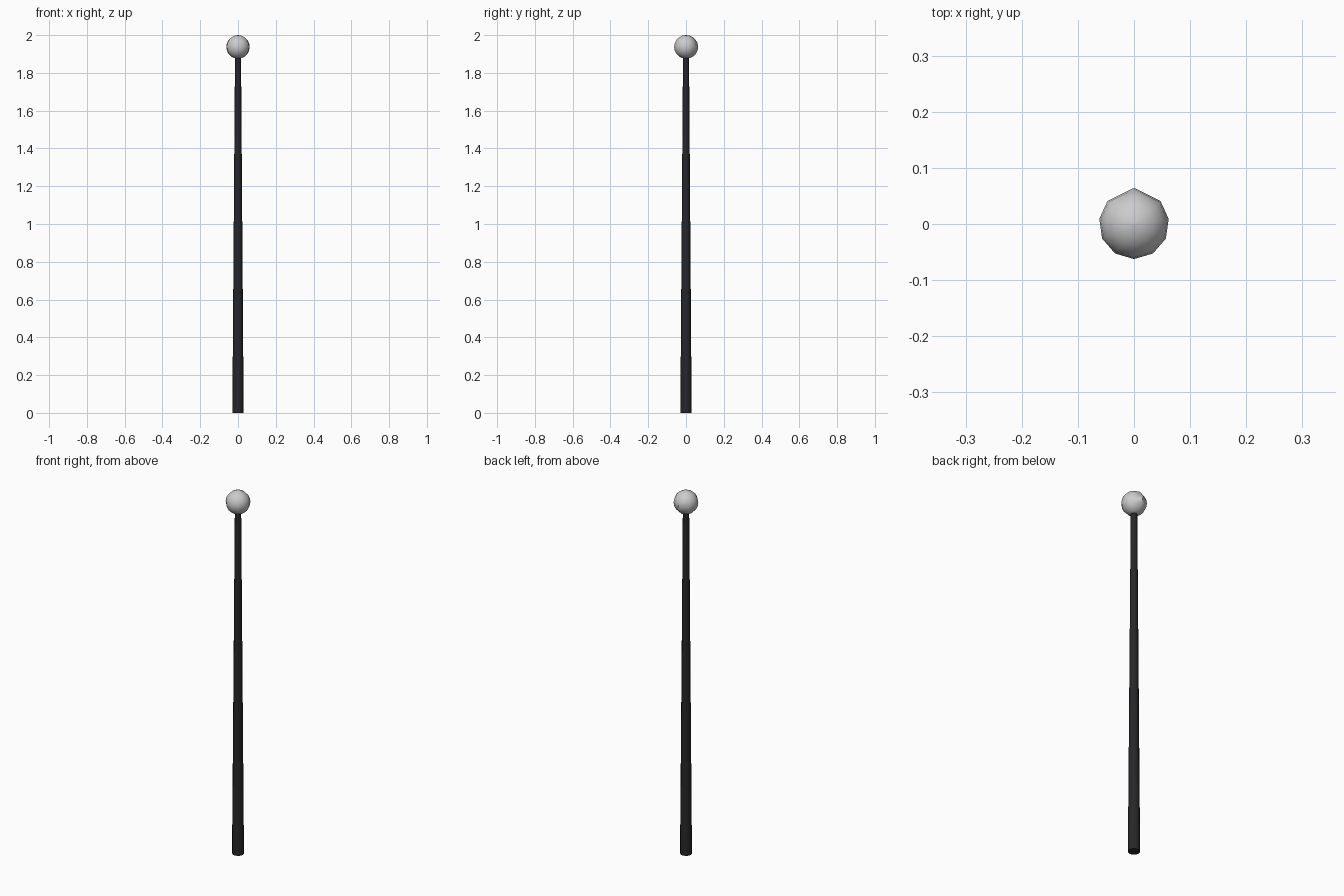
import bpy, bmesh, math

if "Cube" in bpy.data.objects:
    bpy.data.objects.remove(bpy.data.objects["Cube"])


def finish(name, bm, color=None):
    me = bpy.data.meshes.new(name)
    bmesh.ops.recalc_face_normals(bm, faces=bm.faces[:])
    bm.to_mesh(me)
    bm.free()
    ob = bpy.data.objects.new(name, me)
    bpy.context.collection.objects.link(ob)
    if color:
        mat = bpy.data.materials.new(name + "_paint")
        mat.diffuse_color = color
        mat.use_nodes = True
        mat.node_tree.nodes["Principled BSDF"].inputs["Base Color"].default_value = mat.diffuse_color
        me.materials.append(mat)
    bpy.ops.object.select_all(action='DESELECT')
    ob.select_set(True)
    bpy.context.view_layer.objects.active = ob
    bpy.ops.object.shade_smooth_by_angle(angle=math.radians(50))
    return ob


def lathe(profile, angles):
    """Closed body of revolution from (radius, z) points, capped at both ends."""
    bm = bmesh.new()
    rings = [[bm.verts.new((r * s * math.cos(a), r * s * math.sin(a), z))
              for a, s in angles] for r, z in profile]
    n = len(angles)
    for lo, hi in zip(rings, rings[1:]):
        for i in range(n):
            j = (i + 1) % n
            bm.faces.new((lo[i], lo[j], hi[j], hi[i]))
    bm.faces.new(rings[0][::-1])
    bm.faces.new(rings[-1])
    bmesh.ops.remove_doubles(bm, verts=bm.verts[:], dist=1e-5)
    return bm


# Tapered dark pole
SIDES = 12
pole_angles = [(2 * math.pi * i / SIDES, 1.0) for i in range(SIDES)]
finish("pole", lathe([(0.030, 0.0), (0.016, 1.89)], pole_angles),
       (0.02, 0.02, 0.022, 1))

# Ball finial: eleven-step spacing with one vertex column pointing to the back
step = 2 * math.pi / 11
ball_angles = [(-math.pi / 2 + k * step, 1.0) for k in range(5)]
ball_angles += [(math.pi / 2, 1.03)]
ball_angles += [(-math.pi / 2 + k * step, 1.0) for k in range(7, 11)]
R, CZ, RINGS = 0.0625, 1.9375, 10
ball_profile = [(max(R * math.sin(math.pi * i / RINGS), 0.0005),
                 CZ - R * math.cos(math.pi * i / RINGS)) for i in range(RINGS + 1)]
finish("ball", lathe(ball_profile, ball_angles))
